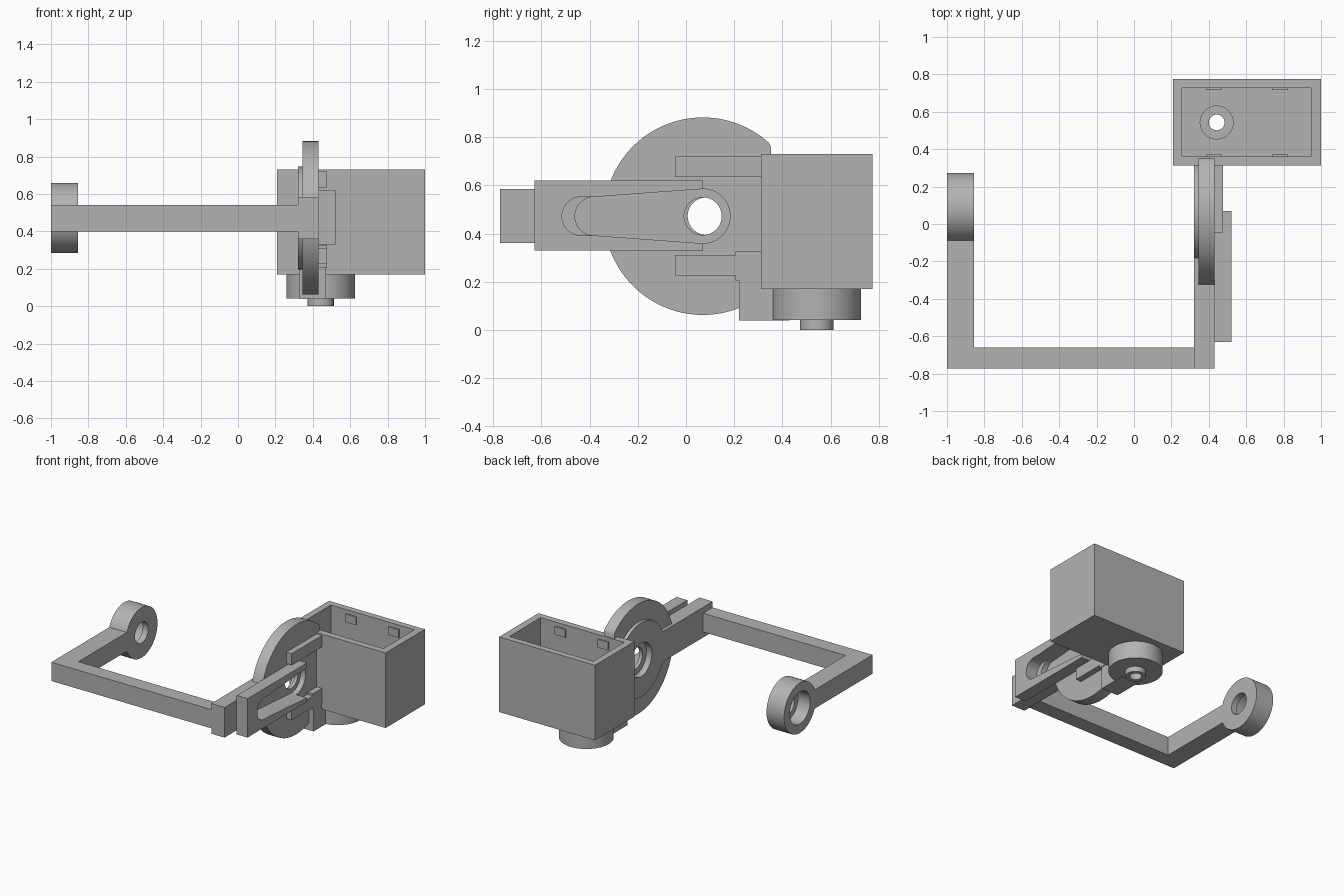
import bpy, bmesh, math

default = bpy.data.objects.get("Cube")
if default:
    bpy.data.objects.remove(default, do_unlink=True)

grey = bpy.data.materials.new("matte grey")
grey.use_nodes = True
GREY = (0.45, 0.45, 0.45, 1)
grey.diffuse_color = GREY
grey.node_tree.nodes["Principled BSDF"].inputs["Base Color"].default_value = GREY


def extrude(name, outline, axis, lo, hi):
    """Prism from an outline: (y, z) points along x, or (x, y) points along z."""
    bm = bmesh.new()
    place = (lambda p: (lo, *p)) if axis == "x" else (lambda p: (*p, lo))
    face = bm.faces.new([bm.verts.new(place(p)) for p in outline])
    new = bmesh.ops.extrude_face_region(bm, geom=[face])["geom"]
    move = (hi - lo, 0, 0) if axis == "x" else (0, 0, hi - lo)
    bmesh.ops.translate(bm, vec=move, verts=[v for v in new if isinstance(v, bmesh.types.BMVert)])
    bmesh.ops.recalc_face_normals(bm, faces=bm.faces[:])
    mesh = bpy.data.meshes.new(name)
    bm.to_mesh(mesh)
    bm.free()
    mesh.materials.append(grey)
    obj = bpy.data.objects.new(name, mesh)
    bpy.context.collection.objects.link(obj)
    return obj


def block(name, x, y, z):
    corners = [(x[0], y[0]), (x[1], y[0]), (x[1], y[1]), (x[0], y[1])]
    return extrude(name, corners, "z", *z)


def arc(a, b, r, start=0, end=360, n=72):
    closed = end - start == 360
    steps = n if closed else n + 1
    angles = [math.radians(start + (end - start) * i / n) for i in range(steps)]
    return [(a + r * math.cos(t), b + r * math.sin(t)) for t in angles]


def activate(obj):
    bpy.ops.object.select_all(action="DESELECT")
    obj.select_set(True)
    bpy.context.view_layer.objects.active = obj


def cut(parts, cutters):
    for part in parts:
        for cutter in cutters:
            mod = part.modifiers.new("cut", "BOOLEAN")
            mod.operation, mod.solver, mod.object = "DIFFERENCE", "EXACT", cutter
            activate(part)
            bpy.ops.object.modifier_apply(modifier=mod.name)
    for cutter in cutters:
        bpy.data.objects.remove(cutter, do_unlink=True)


AY, AZ = 0.07, 0.472      # pivot axis
NX, NY = 0.442, 0.543     # nozzle axis


def horn_outline(tip):
    """Round tip, straight run, then a taper widening to the pivot circle."""
    return (arc(AY, AZ, 0.113, -90, 90, 36) + [(-0.38, AZ + 0.08)]
            + arc(tip, AZ, 0.08, 91, 269, 36) + [(-0.38, AZ - 0.08)])


# U-shaped frame
block("frame_side_arm", (-1, -0.855), (-0.66, -0.06), (0.4, 0.54))
block("frame_cross_bar", (-1, 0.32), (-0.772, -0.66), (0.4, 0.54))
crank_arm = block("crank_arm", (0.32, 0.43), (-0.772, -0.15), (0.36, 0.585))

# bearing ring at the free end
ring = extrude("bearing_ring", arc(0.085, AZ, 0.187), "x", -1, -0.855)
cut([ring], [extrude("bearing_pocket", arc(0.085, AZ, 0.12), "x", -1.1, -0.9),
             extrude("bearing_hole", arc(0.085, AZ, 0.078), "x", -0.95, -0.8)])

# pivot disc, trimmed flat at the hopper, with a hub behind it
disc = extrude("pivot_disc", [(min(y, 0.352), z) for y, z in arc(AY, AZ, 0.41, n=120)
                              if y < 0.352 or abs(z - AZ) > 0.285], "x", 0.345, 0.43)
hub = extrude("pivot_hub", arc(AY, AZ, 0.276), "x", 0.32, 0.35)
cut([disc, hub, crank_arm],
    [extrude("hub_pocket", arc(AY, AZ, 0.125), "x", 0.2, 0.365),
     extrude("pivot_hole", arc(AY, AZ, 0.078), "x", 0.25, 0.5),
     extrude("horn_recess", horn_outline(-0.381), "x", 0.39, 0.55)])

# slotted lever with two prongs
lever = block("slotted_lever", (0.43, 0.52), (-0.63, AY), (0.33, 0.62))
cut([lever], [extrude("lever_slot", horn_outline(-0.435), "x", 0.4, 0.6)])

# clips and lower bracket joining the disc to the hopper
for name, z in (("upper_clip", (0.635, 0.72)), ("lower_clip", (0.225, 0.31))):
    block(name, (0.43, 0.475), (-0.045, 0.32), z)
block("clip_step", (0.43, 0.475), (0.205, 0.32), (0.205, 0.325))
block("lower_bracket", (0.33, 0.47), (0.22, 0.43), (0.038, 0.21))

# open hopper with outlet collar and nozzle
hopper = block("hopper", (0.208, 1), (0.312, 0.775), (0.17, 0.73))
collar = extrude("outlet_collar", arc(NX, NY, 0.184), "z", 0.04, 0.17)
nozzle = extrude("outlet_nozzle", arc(NX, NY, 0.07), "z", 0, 0.05)
cut([hopper], [block("hopper_cavity", (0.257, 0.947), (0.361, 0.728), (0.22, 0.9))])
cut([hopper, collar, nozzle, bpy.data.objects["lower_bracket"]],
    [extrude("outlet_bore", arc(NX, NY, 0.088), "z", 0.08, 0.3),
     extrude("nozzle_bore", arc(NX, NY, 0.042), "z", -0.1, 0.2)])

# small pads on the inner hopper walls
for side, y in (("front", (0.355, 0.372)), ("back", (0.717, 0.734))):
    for end, x in (("right", 0.427), ("left", 0.78)):
        block(f"{side}_{end}_pad", (x - 0.043, x + 0.043), y, (0.64, 0.7))

# smooth the round walls, keep edges sharp
for obj in bpy.context.collection.objects:
    if obj.type == "MESH" and grey.name in obj.data.materials:
        activate(obj)
        bpy.ops.object.shade_smooth_by_angle(angle=math.radians(30))
